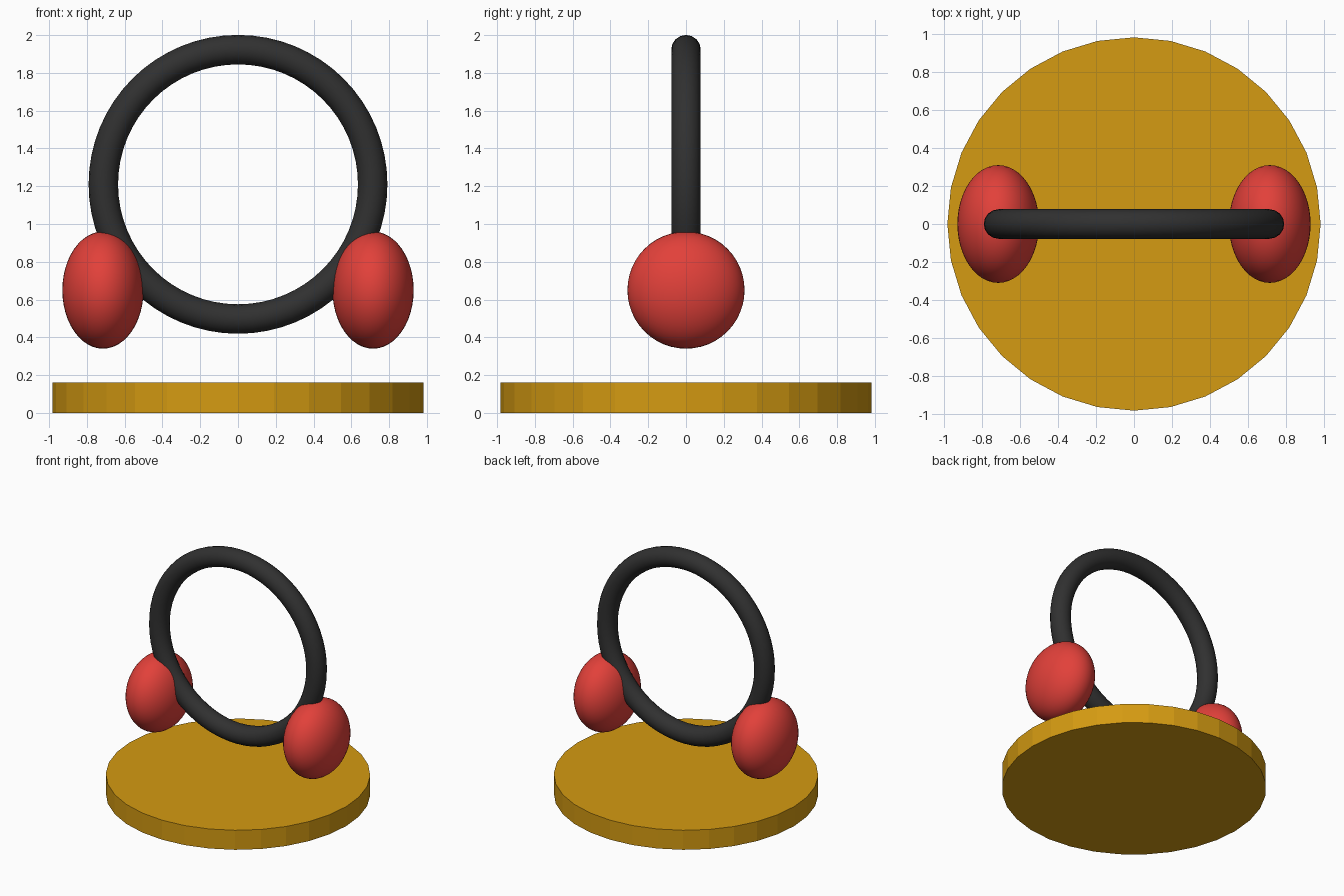
import bpy, math

if "Cube" in bpy.data.objects:
    bpy.data.objects.remove(bpy.data.objects["Cube"])


def material(name, rgb):
    m = bpy.data.materials.new(name)
    m.diffuse_color = (*rgb, 1.0)
    m.use_nodes = True
    m.node_tree.nodes["Principled BSDF"].inputs["Base Color"].default_value = m.diffuse_color
    return m


def finish(name, mat, angle):
    ob = bpy.context.object
    ob.name = name
    ob.data.materials.append(mat)
    bpy.ops.object.transform_apply(location=False, rotation=True, scale=True)
    if angle:
        bpy.ops.object.shade_smooth_by_angle(angle=math.radians(angle))
    return ob


gold = material("gold", (0.66, 0.325, 0.006))
charcoal = material("charcoal", (0.03, 0.03, 0.03))
red = material("red", (0.76, 0.052, 0.042))

# Flat-sided round base
bpy.ops.mesh.primitive_cylinder_add(vertices=32, radius=0.983, depth=0.16,
                                    location=(0, 0, 0.08))
finish("base", gold, 0)

# Upright ring floating above the base
bpy.ops.mesh.primitive_torus_add(major_segments=64, minor_segments=16,
                                 major_radius=0.713, minor_radius=0.078,
                                 location=(0, 0, 1.21),
                                 rotation=(math.pi / 2, 0, 0))
finish("ring", charcoal, 40)

# Flattened round pads on both sides of the ring
for side, label in ((-1, "left"), (1, "right")):
    bpy.ops.mesh.primitive_uv_sphere_add(segments=48, ring_count=24, radius=1,
                                         location=(side * 0.715, 0, 0.65),
                                         rotation=(math.pi / 2, 0, 0))
    bpy.context.object.scale = (0.215, 0.31, 0.31)
    finish(label + "_pad", red, 40)
